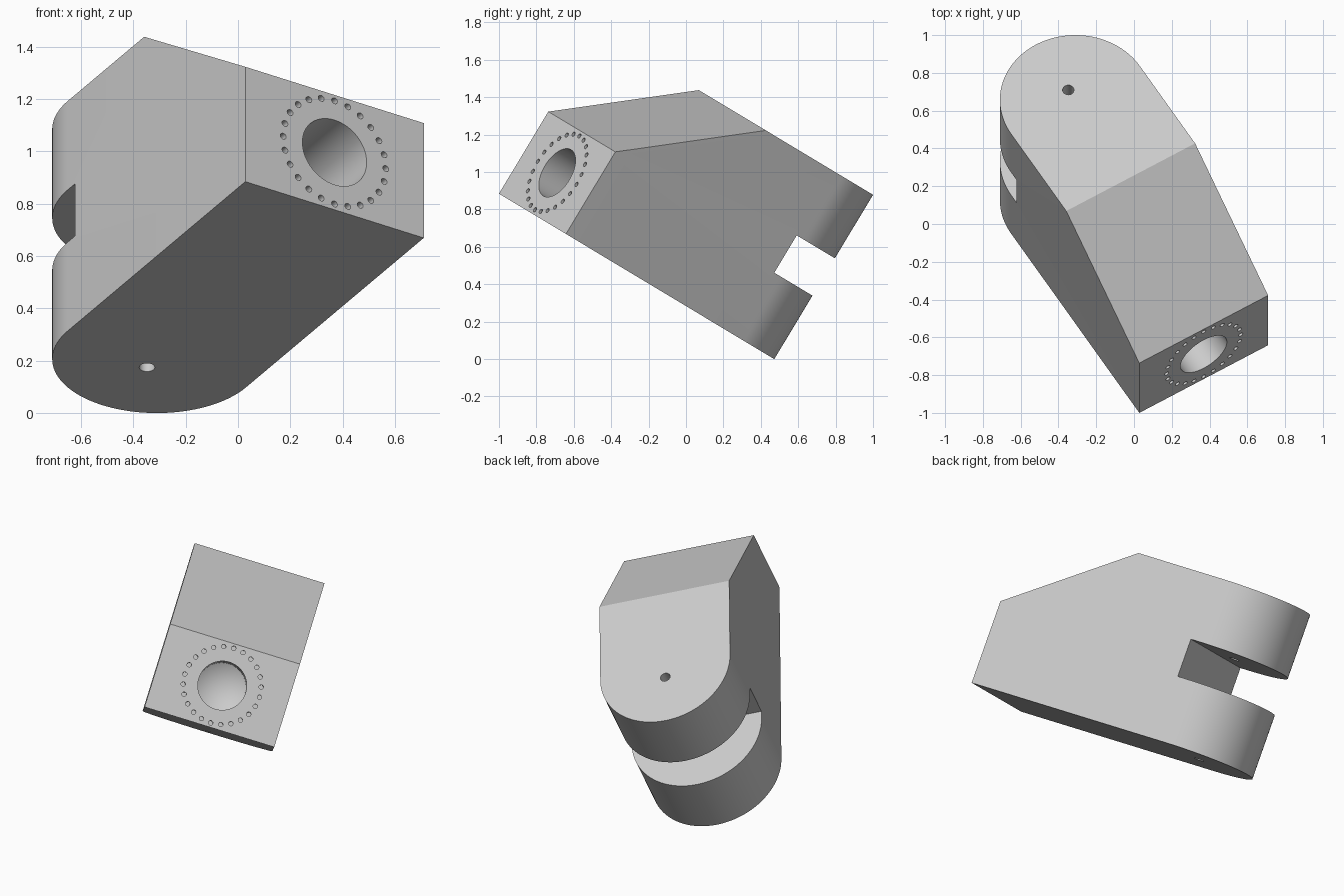
import bpy, bmesh
from math import sin, cos, pi, radians
from mathutils import Matrix, Vector

cube = bpy.data.objects.get("Cube")
if cube:
    bpy.data.objects.remove(cube, do_unlink=True)

# Local frame: x = width, y = front to clevis end, z = thickness
WIDTH, HEIGHT, FACE = 0.8, 1.025, 0.512
R = WIDTH / 2
ARC_Y = 1.3
END_Y = ARC_Y + R
SLOT_Y, SLOT_LOW, SLOT_HIGH = 1.245, 0.396, 0.629

grey = bpy.data.materials.new("light grey metal")
grey.use_nodes = True
grey.diffuse_color = (0.6, 0.6, 0.6, 1)
grey.node_tree.nodes["Principled BSDF"].inputs["Base Color"].default_value = (0.6, 0.6, 0.6, 1)


def make(name, bm):
    bmesh.ops.recalc_face_normals(bm, faces=bm.faces[:])
    mesh = bpy.data.meshes.new(name)
    bm.to_mesh(mesh)
    bm.free()
    mesh.materials.append(grey)
    ob = bpy.data.objects.new(name, mesh)
    bpy.context.collection.objects.link(ob)
    return ob


def prism(name, points, direction):
    bm = bmesh.new()
    face = bm.faces.new([bm.verts.new(p) for p in points])
    new = bmesh.ops.extrude_face_region(bm, geom=[face])["geom"]
    moved = [v for v in new if isinstance(v, bmesh.types.BMVert)]
    bmesh.ops.translate(bm, verts=moved, vec=direction)
    return make(name, bm)


def add_drill(bm, start, axis, radius, depth, tip=0.0, sides=32):
    """Cylinder running from start along axis, with an optional pointed end."""
    axis = Vector(axis)
    new = bmesh.ops.create_cone(bm, cap_ends=True, cap_tris=True, segments=sides,
                                radius1=radius, radius2=radius, depth=depth)["verts"]
    for v in new:
        if v.co.xy.length < radius / 2 and v.co.z > 0:
            v.co.z += tip
    turn = axis.to_track_quat('Z', 'Y').to_matrix().to_4x4()
    move = Matrix.Translation(Vector(start) + axis * depth / 2)
    bmesh.ops.transform(bm, matrix=move @ turn, verts=new)


def apply_boolean(ob, cutter, operation):
    mod = ob.modifiers.new("cut", 'BOOLEAN')
    mod.object, mod.operation, mod.solver = cutter, operation, 'EXACT'
    bpy.context.view_layer.objects.active = ob
    bpy.ops.object.modifier_apply(modifier=mod.name)
    bpy.data.objects.remove(cutter, do_unlink=True)


# Side profile with sloped top and clevis slot
side = [(0, 0), (2, 0), (2, SLOT_LOW), (SLOT_Y, SLOT_LOW), (SLOT_Y, SLOT_HIGH),
        (2, SLOT_HIGH), (2, HEIGHT), (0.74, HEIGHT), (0, FACE)]
body = prism("clevis_block", [(-0.1, y, z) for y, z in side], (1, 0, 0))

# Plan outline with rounded clevis end
steps = 64
plan = [(0, -0.1), (WIDTH, -0.1)]
plan += [(R + R * cos(pi * i / steps), ARC_Y + R * sin(pi * i / steps)) for i in range(steps + 1)]
outline = prism("plan_outline", [(x, y, -0.1) for x, y in plan], (0, 0, HEIGHT + 0.2))
apply_boolean(body, outline, 'INTERSECT')

# Main bore, ring of bolt holes and pin hole
drills = bmesh.new()
mid = FACE / 2
add_drill(drills, (R, -0.05, mid), (0, 1, 0), 0.144, 0.55, tip=0.085, sides=64)
for i in range(24):
    a = 2 * pi * i / 24
    add_drill(drills, (R + 0.23 * cos(a), -0.05, mid + 0.23 * sin(a)), (0, 1, 0),
              0.013, 0.13, sides=16)
add_drill(drills, (R, 1.372, -0.1), (0, 0, 1), 0.03, HEIGHT + 0.2)
apply_boolean(body, make("drills", drills), 'DIFFERENCE')

# Smooth curved walls, sharp edges
bpy.ops.object.select_all(action='DESELECT')
body.select_set(True)
bpy.context.view_layer.objects.active = body
bpy.ops.object.shade_smooth_by_angle(angle=radians(25))

# Tilt into the final pose
body.matrix_world = (Matrix.Translation((0.028, -1.0, 0.884))
                     @ Matrix.Rotation(radians(-31), 4, 'X')
                     @ Matrix.Rotation(radians(31.5), 4, 'Z'))
